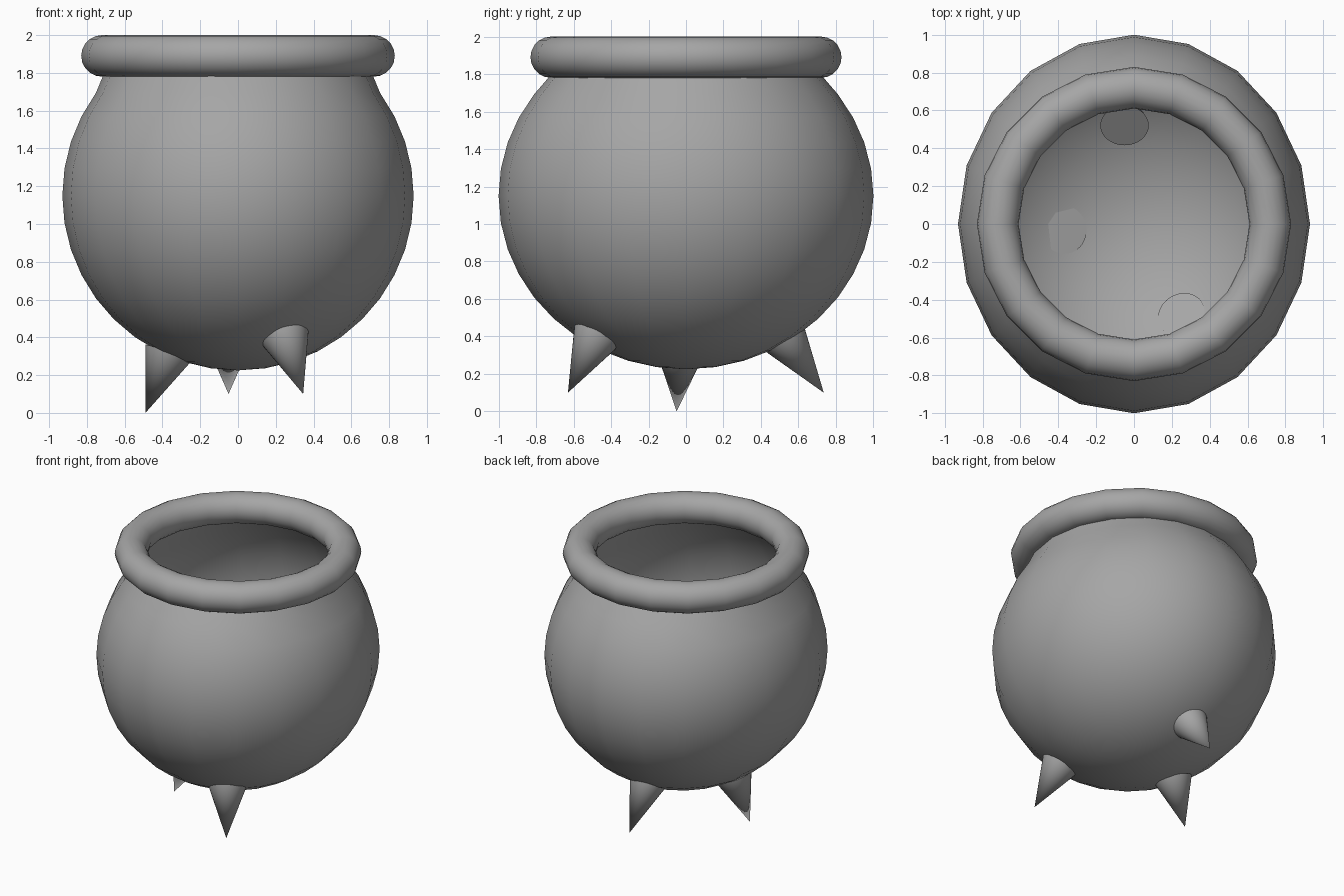
import bpy, bmesh, math
from mathutils import Vector

old = bpy.data.objects.get("Cube")
if old:
    bpy.data.objects.remove(old, do_unlink=True)

# Single iron colour
iron = bpy.data.materials.new("iron_grey")
iron.use_nodes = True
colour = (0.38, 0.38, 0.38, 1)
iron.diffuse_color = colour
iron.node_tree.nodes["Principled BSDF"].inputs["Base Color"].default_value = colour


def finish(obj, name, angle):
    obj.name = name
    obj.data.name = name
    obj.data.materials.clear()
    obj.data.materials.append(iron)
    bpy.ops.object.select_all(action="DESELECT")
    obj.select_set(True)
    bpy.context.view_layer.objects.active = obj
    bpy.ops.object.shade_smooth_by_angle(angle=math.radians(angle))
    return obj


# Round pot body: a slightly oval open shell, its mouth tucked into the rim
SIDES, RINGS = 20, 20
RX, RY, RZ, MID = 0.93, 1.0, 0.925, 1.15
bm = bmesh.new()
bmesh.ops.create_uvsphere(bm, u_segments=SIDES, v_segments=RINGS, radius=1)
mouth = math.sin(math.radians(45))
bmesh.ops.delete(bm, geom=[v for v in bm.verts if v.co.z > mouth + 0.01], context="VERTS")
for v in bm.verts:
    at_mouth = v.co.z > mouth - 0.01
    v.co = Vector((v.co.x * RX, v.co.y * RY, MID + v.co.z * RZ))
    if at_mouth:
        flat = Vector((v.co.x, v.co.y, 0)).normalized() * 0.7
        v.co = Vector((flat.x, flat.y, 1.82))
mesh = bpy.data.meshes.new("pot_body")
bm.to_mesh(mesh)
bm.free()
body = bpy.data.objects.new("pot_body", mesh)
bpy.context.collection.objects.link(body)
finish(body, "pot_body", 60)

# Thick rolled rim
bpy.ops.mesh.primitive_torus_add(major_segments=SIDES, minor_segments=20,
                                 major_radius=0.72, minor_radius=0.11,
                                 location=(0, 0, 1.89))
finish(bpy.context.object, "rim", 60)

# Three splayed spike feet, each from its base centre to its tip
feet = {
    "right_foot": ((-0.37, -0.03, 0.315), (-0.49, -0.05, 0.0)),
    "front_foot": ((0.25, -0.48, 0.40), (0.345, -0.63, 0.10)),
    "back_foot": ((-0.05, 0.52, 0.40), (-0.05, 0.735, 0.10)),
}
for name, (base, tip) in feet.items():
    base, tip = Vector(base), Vector(tip)
    axis = tip - base
    bpy.ops.mesh.primitive_cone_add(vertices=32, radius1=0.128, radius2=0,
                                    depth=axis.length, location=(base + tip) / 2,
                                    rotation=axis.to_track_quat("Z", "Y").to_euler())
    finish(bpy.context.object, name, 40)
